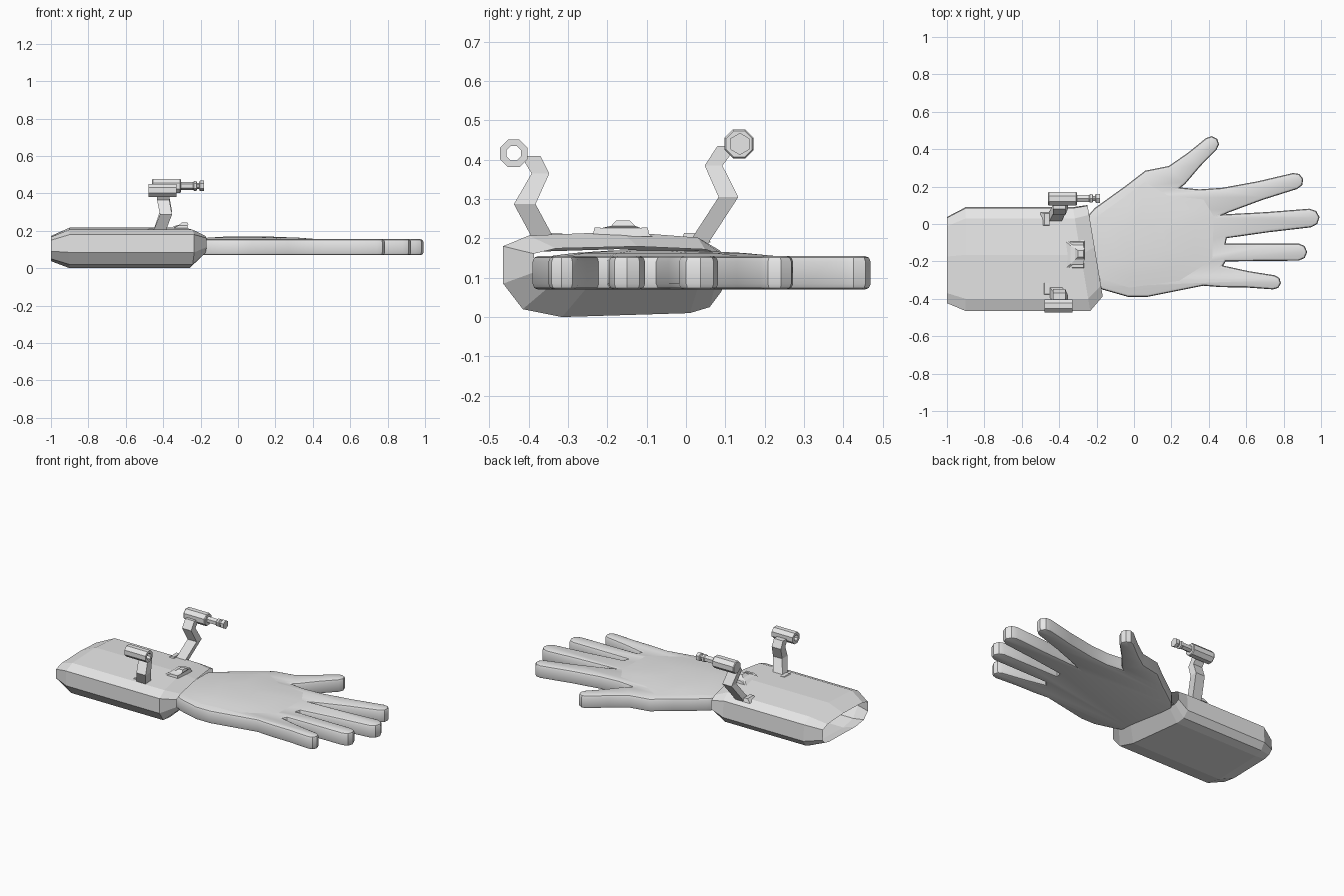
import bpy, bmesh, math
from mathutils import Vector

cube = bpy.data.objects.get("Cube")
if cube:
    bpy.data.objects.remove(cube)

GREY = (0.8, 0.8, 0.8, 1)
grey = bpy.data.materials.new("plain grey")
grey.use_nodes = True
grey.diffuse_color = GREY
grey.node_tree.nodes["Principled BSDF"].inputs["Base Color"].default_value = GREY


def add(name, mesh, smooth=None):
    ob = bpy.data.objects.new(name, mesh)
    bpy.context.scene.collection.objects.link(ob)
    mesh.materials.clear()
    mesh.materials.append(grey)
    if smooth:
        bpy.ops.object.select_all(action="DESELECT")
        ob.select_set(True)
        bpy.context.view_layer.objects.active = ob
        bpy.ops.object.shade_smooth_by_angle(angle=math.radians(smooth))
    return ob


def loft(name, rings, caps=True, wrap=False, smooth=None):
    """Skin a row of rings that all have the same number of points."""
    bm = bmesh.new()
    rows = [[bm.verts.new(p) for p in ring] for ring in rings]
    pairs = list(zip(rows, rows[1:]))
    if wrap:
        pairs.append((rows[-1], rows[0]))
    for a, b in pairs:
        for i in range(len(a)):
            j = (i + 1) % len(a)
            bm.faces.new((a[i], a[j], b[j], b[i]))
    if caps and not wrap:
        bm.faces.new(rows[0])
        bm.faces.new(rows[-1])
    bmesh.ops.recalc_face_normals(bm, faces=bm.faces)
    mesh = bpy.data.meshes.new(name)
    bm.to_mesh(mesh)
    bm.free()
    return add(name, mesh, smooth)


def circle(x, y, z, r, n=8):
    turn = math.pi / n
    return [(x, y + r * math.cos(turn * (2 * i + 1)), z + r * math.sin(turn * (2 * i + 1)))
            for i in range(n)]


def rect(x, y, z, sx, sy):
    return [(x + i * sx / 2, y + j * sy / 2, z) for i, j in ((-1, -1), (1, -1), (1, 1), (-1, 1))]


# Forearm cuff: an open shell with a tapered back and a slanted front rim
section = [(-.465, .18), (-.4, .207), (-.165, .217), (.03, .202), (.085, .17),
           (.09, .065), (.06, .025), (.01, .01), (-.315, 0), (-.415, .02), (-.465, .085)]


def cuff_ring(x, cy, cz, wide, high, slant):
    ring = []
    for y, z in section:
        y, z = cy + (y + .19) * wide, cz + (z - .108) * high
        ring.append((x - slant * (y + .19), y, z))
    return ring


loft("cuff", [cuff_ring(-1, -.195, .105, .83, .62, 0),
              cuff_ring(-.9, -.19, .108, 1, 1, 0),
              cuff_ring(-.28, -.19, .108, 1, 1, .167),
              cuff_ring(-.2, -.145, .125, .88, .5, .167)], caps=False)


# Hand: one outline of rounded fingers, thickened with soft edges
def finger(base, tip, base_half, tip_half):
    b, t = Vector(base), Vector(tip)
    d = (t - b).normalized()
    side = Vector((d.y, -d.x))
    mid, mid_half = b.lerp(t, .5), base_half * .3 + tip_half * .7
    diag = .7 * tip_half
    return [b + side * base_half, mid + side * mid_half, t + side * tip_half,
            t + (side + d) * diag, t + d * tip_half, t + (d - side) * diag,
            t - side * tip_half, mid - side * mid_half, b - side * base_half]


outline = [(-.25, -.3), (-.17, -.35), (-.03, -.39), (.07, -.39), (.27, -.35), (.37, -.33)]
outline += finger((.47, -.28), (.748, -.312), .058, .038)
outline += finger((.49, -.152), (.88, -.15), .048, .046)
outline += finger((.49, -.012), (.942, .032), .064, .05)
outline += finger((.49, .128), (.862, .23), .068, .044)
outline += [(.35, .185), (.25, .195)]
outline += finger((.23, .262), (.413, .428), .065, .042)
outline += [(.06, .285), (-.05, .2), (-.12, .15), (-.21, .085), (-.25, .04)]

curve = bpy.data.curves.new("hand outline", "CURVE")
curve.dimensions = "2D"
curve.fill_mode = "BOTH"
spline = curve.splines.new("POLY")
spline.points.add(len(outline) - 1)
for point, (x, y) in zip(spline.points, outline):
    point.co = (x, y, 0, 1)
spline.use_cyclic_u = True
curve.extrude, curve.bevel_depth, curve.offset = .028, .015, -.015
curve.bevel_resolution = 1
helper = bpy.data.objects.new("hand outline", curve)
bpy.context.scene.collection.objects.link(helper)
graph = bpy.context.evaluated_depsgraph_get()
hand_mesh = bpy.data.meshes.new_from_object(helper.evaluated_get(graph))
bpy.data.objects.remove(helper)
bm = bmesh.new()
bm.from_mesh(hand_mesh)
bmesh.ops.remove_doubles(bm, verts=bm.verts, dist=.0005)
bmesh.ops.recalc_face_normals(bm, faces=bm.faces)
bm.to_mesh(hand_mesh)
bm.free()
add("hand", hand_mesh, 35).location.z = .1125

# Low swelling over the back of the hand
palm = [(-.24, -.29), (-.03, -.36), (.26, -.32), (.45, -.2), (.46, .05), (.4, .15),
        (.2, .17), (.06, .25), (-.05, .17), (-.23, .04)]


def palm_ring(scale, z):
    return [(.02 + (x - .02) * scale, -.1 + (y + .1) * scale, z) for x, y in palm]


loft("hand_back", [palm_ring(1, .153), palm_ring(.7, .163), palm_ring(.35, .169)], smooth=35)


# Bent arms that carry the two barrels
def arm(name, path):
    loft(name, [rect(x, y, z, .065, w) for x, y, z, w in path])


arm("left_arm", [(-.425, .03, .185, .05), (-.385, .108, .305, .05),
                 (-.4, .07, .385, .045), (-.4, .105, .435, .05)])
arm("right_arm", [(-.425, -.355, .185, .055), (-.385, -.41, .287, .055),
                  (-.4, -.37, .365, .045), (-.4, -.395, .41, .05)])

# Small hinge plates beside each arm foot
for side, y in (("left", .025), ("right", -.345)):
    loft(side + "_hinge", [rect(-.475, y, .19, .05, .075), rect(-.465, y, .213, .025, .06)])

# Left barrel: octagonal housing with a slim stepped muzzle
steps = [(-.46, .036), (-.455, .04), (-.31, .04), (-.305, .036)]
loft("left_housing", [circle(x, .135, .44, r) for x, r in steps])
steps = [(-.31, .021), (-.24, .021), (-.235, .026), (-.222, .026), (-.218, .016),
         (-.208, .016), (-.204, .028), (-.183, .028)]
loft("left_muzzle", [circle(x, .137, .44, r, 6) for x, r in steps])

# Right barrel: a short open tube
steps = [(-.478, .038), (-.328, .038), (-.328, .02), (-.478, .02)]
loft("right_tube", [circle(x, -.438, .416, r) for x, r in steps], wrap=True)

# Raised control block on the cuff, stepped and sloping forward
loft("control_block", [rect(-.32, -.165, .205, .11, .16), rect(-.305, -.165, .226, .07, .1),
                       rect(-.29, -.16, .232, .05, .06), rect(-.285, -.16, .245, .03, .035)])
for y in (-.225, -.105):
    loft("control_rail", [rect(-.315, y, .205, .1, .025), rect(-.295, y, .228, .05, .015)])
